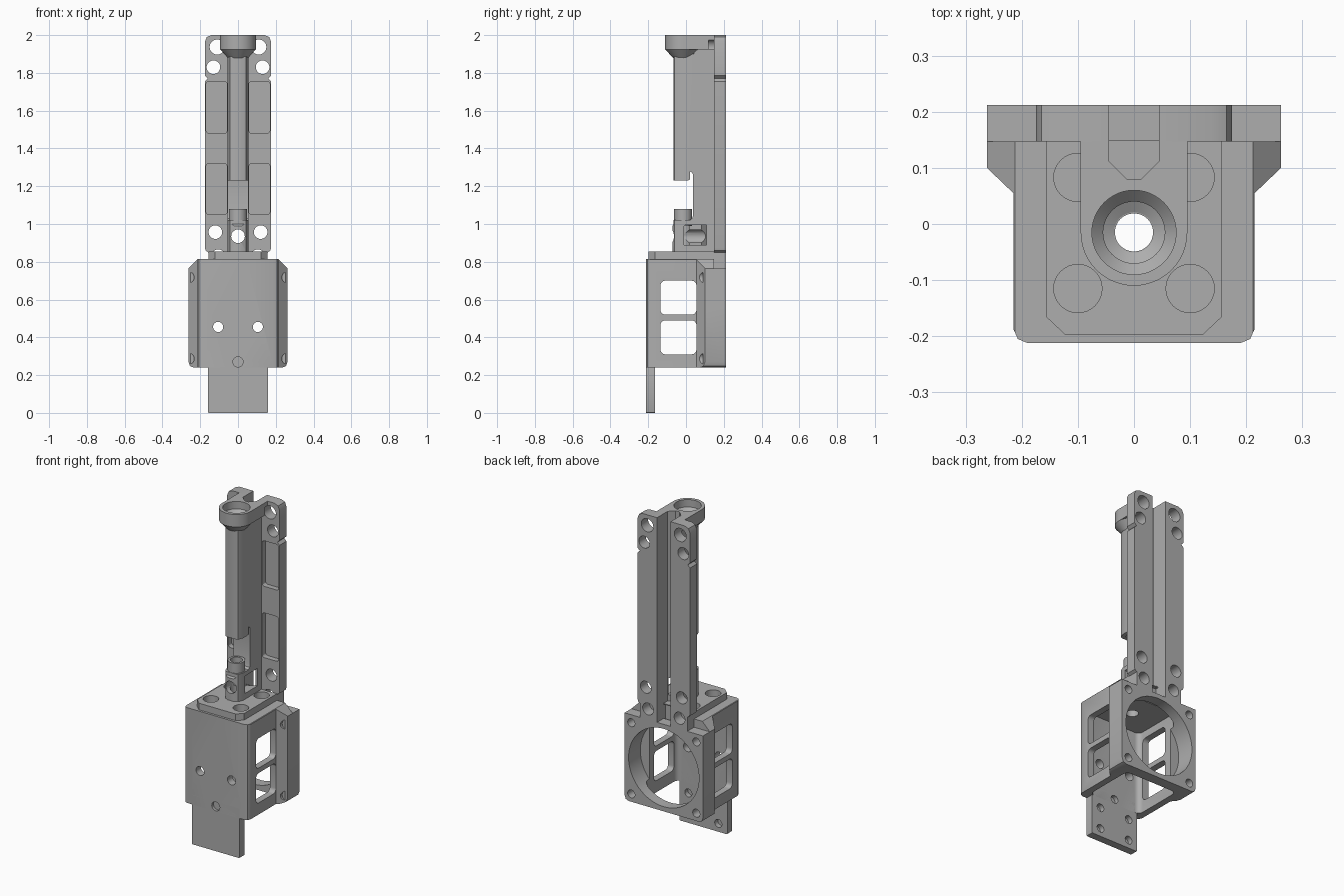
import bpy, bmesh, math

cube = bpy.data.objects.get("Cube")
if cube:
    bpy.data.objects.remove(cube, do_unlink=True)

grey = bpy.data.materials.new("machined_grey")
grey.use_nodes = True
grey.diffuse_color = (0.42, 0.42, 0.42, 1)
grey.node_tree.nodes["Principled BSDF"].inputs["Base Color"].default_value = (0.42, 0.42, 0.42, 1)


def finish(name, bm):
    bmesh.ops.recalc_face_normals(bm, faces=bm.faces)
    mesh = bpy.data.meshes.new(name)
    bm.to_mesh(mesh)
    bm.free()
    mesh.materials.append(grey)
    ob = bpy.data.objects.new(name, mesh)
    bpy.context.collection.objects.link(ob)
    return ob


def prism(name, pts, axis, lo, hi):
    """Extrude a 2D outline along an axis."""
    place = {"x": lambda u, v, w: (w, u, v),
             "y": lambda u, v, w: (u, w, v),
             "z": lambda u, v, w: (u, v, w)}[axis]
    bm = bmesh.new()
    a, b = [[bm.verts.new(place(u, v, w)) for u, v in pts] for w in (lo, hi)]
    bm.faces.new(a)
    bm.faces.new(b)
    for i in range(len(pts)):
        j = (i + 1) % len(pts)
        bm.faces.new((a[i], a[j], b[j], b[i]))
    return finish(name, bm)


def rect(u0, u1, v0, v1, r=0.0, seg=5):
    """Rectangle outline, optionally with rounded corners."""
    if not r:
        return [(u0, v0), (u1, v0), (u1, v1), (u0, v1)]
    out = []
    corners = [(u1 - r, v1 - r), (u0 + r, v1 - r), (u0 + r, v0 + r), (u1 - r, v0 + r)]
    for k, (cu, cv) in enumerate(corners):
        for i in range(seg + 1):
            t = math.pi / 2 * (k + i / seg)
            out.append((cu + r * math.cos(t), cv + r * math.sin(t)))
    return out


def circle(cu, cv, r, n=32):
    return [(cu + r * math.cos(math.tau * i / n), cv + r * math.sin(math.tau * i / n)) for i in range(n)]


def mirrored(half):
    """Close a right-hand outline with its mirror image."""
    return half + [(-u, v) for u, v in reversed(half)]


def cut(targets, pts, axis, lo, hi, op="DIFFERENCE"):
    cutter = prism("cutter", pts, axis, lo, hi)
    for ob in targets:
        mod = ob.modifiers.new("cut", "BOOLEAN")
        mod.object, mod.operation, mod.solver = cutter, op, "EXACT"
        bpy.context.view_layer.objects.active = ob
        bpy.ops.object.modifier_apply(modifier=mod.name)
    bpy.data.objects.remove(cutter, do_unlink=True)


BACK, FACE, BORE_Y = 0.212, 0.147, -0.015

# Motor housing: plan outline, trimmed by its front outline
housing = prism("motor_housing", mirrored([(0.19, -0.212), (0.207, -0.205), (0.215, -0.187),
                (0.215, 0.055), (0.262, 0.1), (0.262, BACK)]), "z", 0.24, 0.815)
cut([housing], mirrored([(0.235, 0.24), (0.254, 0.248), (0.262, 0.27), (0.262, 0.765), (0.212, 0.815)]),
    "y", -1, 1, "INTERSECT")
cut([housing], rect(FACE, 1, 0.765, 1), "x", -1, 1)
cut([housing], rect(-0.175, 0.175, -0.165, FACE, 0.03), "z", 0, 0.745)
cut([housing], circle(0, 0.503, 0.235, 64), "y", 0.1, 1)
for z0 in (0.31, 0.52):
    cut([housing], rect(-0.135, 0.055, z0, z0 + 0.18, 0.025), "x", -1, 1)
for s in (-1, 1):
    cut([housing], circle(s * 0.105, 0.455, 0.027), "y", -1, -0.1)
    for z in (0.287, 0.717):
        cut([housing], circle(s * 0.217, z, 0.024), "y", 0.13, 1)
        cut([housing], circle(s * 0.262, z, 0.03), "y", 0, 0.09)

# Mounting tab below the housing front
tab = prism("mounting_tab", rect(-0.16, 0.16, 0, 0.3, 0.006, 2), "y", -0.212, -0.165)
for x, z in ((-0.1, 0.05), (0.1, 0.05), (-0.1, 0.18), (0.1, 0.18)):
    cut([tab], circle(x, z, 0.024), "y", -0.195, 0)
cut([tab, housing], circle(0, 0.27, 0.027), "y", -1, -0.195)
cut([tab, housing], circle(0, 0.27, 0.024), "y", -0.19, -0.1)

# Raised plate on top of the housing
plate = prism("top_plate", mirrored([(0.122, -0.198), (0.157, -0.165), (0.157, FACE)]), "z", 0.8, 0.855)
for s in (-1, 1):
    for y in (-0.115, 0.083):
        cut([plate, housing], circle(s * 0.1, y, 0.043), "z", 0.79, 1)

# Back rail with shallow front pockets, edge notches and screw holes
rail = prism("back_rail", mirrored([(0.157, 0.765), (0.157, 0.85), (0.172, 0.86), (0.175, 0.875),
             (0.175, 1.755), (0.16, 1.77), (0.175, 1.785), (0.175, 1.965), (0.165, 1.99), (0.14, 2.0)]),
             "y", FACE, BACK)

# Column: side outline with the opening above the lower barrel
column = prism("column", [(-0.065, 1.23), (0.01, 1.23), (0.02, 1.235), (0.02, 1.28), (0.035, 1.27),
               (0.038, 1.25), (0.038, 1.05), (0.033, 1.03), (0.02, 1.02), (0.0, 1.02), (-0.065, 1.02),
               (-0.065, 1.0), (-0.072, 0.99), (-0.072, 0.85), (0.15, 0.85), (0.15, 1.93), (-0.065, 1.93)],
               "x", -0.055, 0.055)
cut([column], mirrored([(0.02, -0.072), (0.043, -0.06), (0.055, -0.03), (0.055, 0.2)]),
    "z", 0.5, 3, "INTERSECT")
barrel = prism("lower_barrel", circle(0, BORE_Y, 0.048), "z", 0.99, 1.08)

# Funnel cup and the arm joining it to the rail
bm = bmesh.new()
profile = [(0.034, 1.88), (0.055, 1.88), (0.095, 1.925), (0.095, 2.0), (0.075, 2.0),
           (0.075, 1.955), (0.055, 1.935), (0.055, 1.91), (0.036, 1.9)]
ring = [bm.verts.new((r, BORE_Y, z)) for r, z in profile]
edges = [bm.edges.new((ring[i], ring[(i + 1) % len(ring)])) for i in range(len(ring))]
bmesh.ops.spin(bm, geom=ring + edges, cent=(0, BORE_Y, 0), axis=(0, 0, 1),
               angle=math.tau, steps=48, use_merge=True)
bmesh.ops.remove_doubles(bm, verts=bm.verts, dist=0.0001)
cup = finish("funnel_cup", bm)
arm = prism("cup_arm", rect(-0.095, 0.095, BORE_Y, 0.15), "z", 1.925, 2.0)
cut([arm, column], circle(0, BORE_Y, 0.08, 48), "z", 1.9, 3)

# Rail screw holes and pockets
for s in (-1, 1):
    for x, z, r in ((0.11, 1.937, 0.04), (0.13, 1.83, 0.036), (0.12, 0.957, 0.036), (0.105, 0.83, 0.036)):
        cut([rail, arm], circle(s * x, z, r), "y", 0.12, 1)
    for z0, z1 in ((1.05, 1.32), (1.48, 1.755)):
        u0, u1 = sorted((s * 0.058, s * 0.169))
        cut([rail], rect(u0, u1, z0, z1, 0.015, 3), "y", 0, 0.18)

# Long rear channel, vertical bore and the openings around the lower block
channel = mirrored([(0.013, 0.08), (0.045, 0.112), (0.045, 0.5)])
cut([column, arm], channel, "z", 0.856, 3)
cut([rail], channel, "z", 0.5, 3)
cut([plate, housing], rect(-0.045, 0.045, 0.132, FACE + 0.001), "z", 0.7, 1)
cut([column, barrel, plate, housing], circle(0, BORE_Y, 0.034), "z", 0.7, 3)
cut([column], circle(0, 0.935, 0.036), "y", -1, 1)
cut([column], rect(-0.01, 0.108, 0.89, 0.995), "x", 0.0, 1)

# Shading: round surfaces smooth, edges crisp
for ob in (housing, tab, plate, rail, column, barrel, cup, arm):
    bpy.ops.object.select_all(action="DESELECT")
    ob.select_set(True)
    bpy.context.view_layer.objects.active = ob
    bpy.ops.object.shade_smooth_by_angle(angle=math.radians(30))
